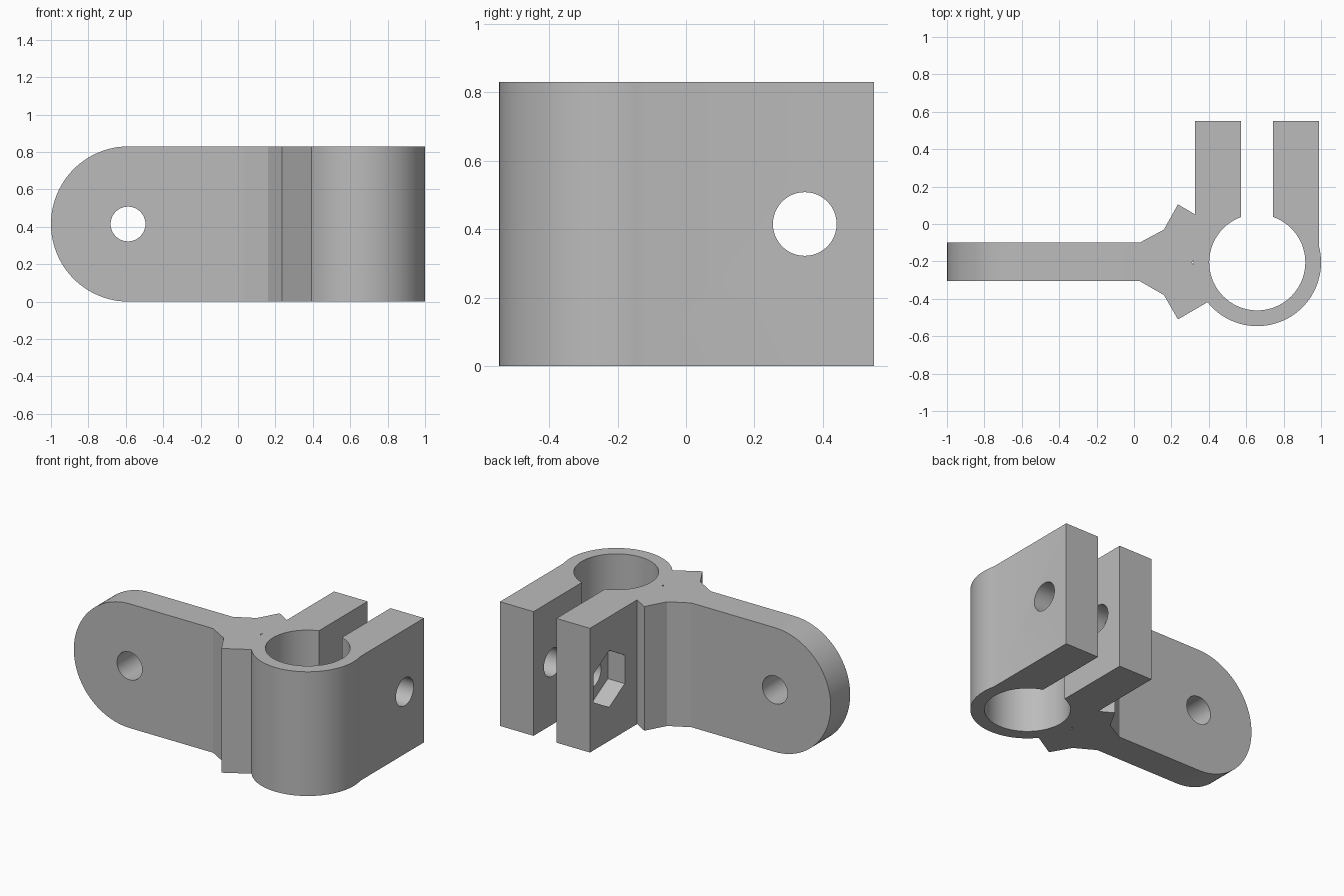
import bpy, bmesh
from math import sin, cos, pi, radians, asin, acos
from mathutils import Vector

if "Cube" in bpy.data.objects:
    bpy.data.objects.remove(bpy.data.objects["Cube"])

HEIGHT = 0.83
MID = HEIGHT / 2
RING_X, RING_Y, OUTER, BORE = 0.659, -0.205, 0.341, 0.257
LUG_END = 0.55
BOLT_Y, HOLE = 0.347, 0.093

metal = bpy.data.materials.new("grey metal")
metal.use_nodes = True
metal.diffuse_color = (0.5, 0.5, 0.5, 1)
metal.node_tree.nodes["Principled BSDF"].inputs["Base Color"].default_value = (0.5, 0.5, 0.5, 1)


def arc(cx, cy, r, start, end, steps):
    """Points along a circular arc, angles in radians."""
    angles = [start + (end - start) * i / steps for i in range(steps + 1)]
    return [(cx + r * cos(a), cy + r * sin(a)) for a in angles]


def prism(name, outline, place, sweep):
    """Extrude a 2D outline, mapped into space by place, along sweep."""
    bm = bmesh.new()
    face = bm.faces.new([bm.verts.new(place(a, b)) for a, b in outline])
    new = bmesh.ops.extrude_face_region(bm, geom=[face])["geom"]
    moved = [v for v in new if isinstance(v, bmesh.types.BMVert)]
    bmesh.ops.translate(bm, verts=moved, vec=Vector(sweep))
    bmesh.ops.recalc_face_normals(bm, faces=bm.faces)
    mesh = bpy.data.meshes.new(name)
    bm.to_mesh(mesh)
    bm.free()
    mesh.materials.append(metal)
    obj = bpy.data.objects.new(name, mesh)
    bpy.context.collection.objects.link(obj)
    return obj


def cut(target, cutter, operation="DIFFERENCE"):
    """Apply a boolean and discard the cutter."""
    cutter.hide_render = True
    mod = target.modifiers.new("cut", "BOOLEAN")
    mod.operation, mod.solver, mod.object = operation, "EXACT", cutter
    bpy.context.view_layer.objects.active = target
    bpy.ops.object.modifier_apply(modifier=mod.name)
    bpy.data.objects.remove(cutter)


def circle(cx, cy, r, sides=48, turn=0.0):
    return arc(cx, cy, r, turn, turn + 2 * pi, sides)[:-1]


# Plan outline: arm, flared gusset, split ring and two clamp lugs
lug_out, lug_in_left, lug_in_right, lug_right = 0.325, 0.573, 0.742, 0.99
join_low = asin((-0.418 - RING_Y) / OUTER)
join_right = -2 * pi + acos((lug_right - RING_X) / OUTER)
bore_right = acos((lug_in_right - RING_X) / BORE)
bore_left = acos((lug_in_left - RING_X) / BORE)
outline = [(-1.0, -0.305), (0.03, -0.305), (0.16, -0.38), (0.235, -0.51)]
outline += arc(RING_X, RING_Y, OUTER, -pi - join_low, join_right + 2 * pi, 48)
outline += [(lug_right, LUG_END), (lug_in_right, LUG_END)]
outline += arc(RING_X, RING_Y, BORE, bore_right, bore_left - 2 * pi, 64)
outline += [(lug_in_left, LUG_END), (lug_out, LUG_END), (lug_out, 0.052),
            (0.235, 0.105), (0.16, -0.03), (0.03, -0.1), (-1.0, -0.1)]
bracket = prism("clamp_bracket", outline, lambda x, y: (x, y, -0.1), (0, 0, HEIGHT + 0.2))

# Trim to height and round the arm's end
side = arc(-1 + MID, MID, MID, pi / 2, 3 * pi / 2, 48) + [(1.2, 0), (1.2, HEIGHT)]
cut(bracket, prism("arm_trim", side, lambda x, z: (x, -1, z), (0, 2, 0)), "INTERSECT")

# Pivot hole through the arm
cut(bracket, prism("pivot_hole", circle(-0.588, MID, HOLE),
                   lambda x, z: (x, -0.6, z), (0, 0.8, 0)))

# Bolt hole through both lugs, and the nut pocket in the outer face
cut(bracket, prism("bolt_hole", circle(BOLT_Y, MID, HOLE),
                   lambda y, z: (0.2, y, z), (1, 0, 0)))
cut(bracket, prism("nut_pocket", circle(BOLT_Y, MID, 0.19, 6, pi / 2),
                   lambda y, z: (0.2, y, z), (0.25, 0, 0)))

# Tiny relief slit where the gusset meets the ring
slit = [(0.31, -0.205), (0.318, -0.218), (0.318, -0.192)]
cut(bracket, prism("relief_slit", slit, lambda x, y: (x, y, -0.1), (0, 0, 1.1)))

bpy.ops.object.select_all(action="DESELECT")
bracket.select_set(True)
bpy.context.view_layer.objects.active = bracket
bpy.ops.object.shade_smooth_by_angle(angle=radians(20))
